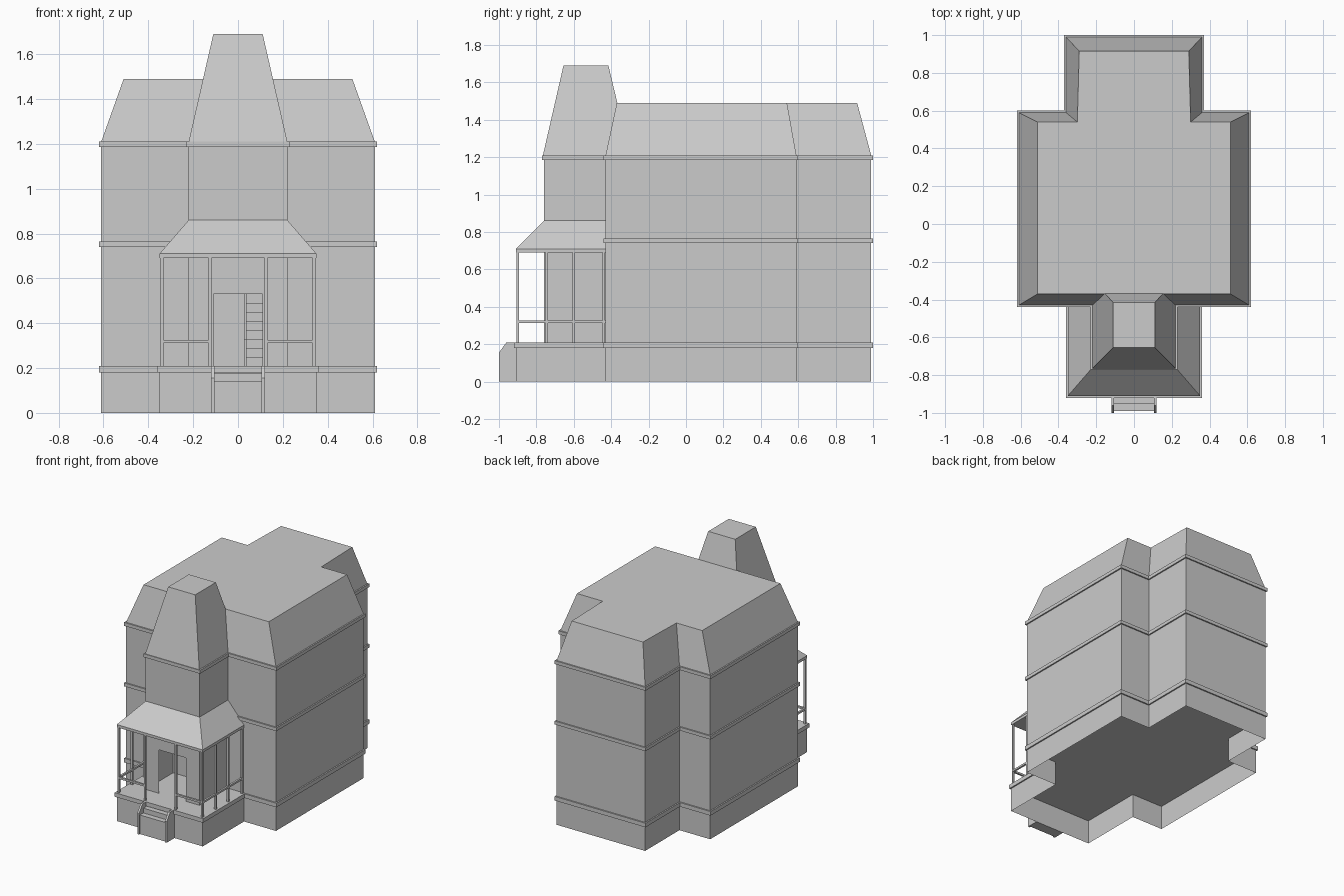
import bpy, bmesh
from mathutils import Vector

if "Cube" in bpy.data.objects:
    bpy.data.objects.remove(bpy.data.objects["Cube"])


def finish(name, bm):
    bmesh.ops.remove_doubles(bm, verts=bm.verts, dist=1e-5)
    bmesh.ops.recalc_face_normals(bm, faces=bm.faces)
    me = bpy.data.meshes.new(name)
    bm.to_mesh(me)
    bm.free()
    ob = bpy.data.objects.new(name, me)
    bpy.context.collection.objects.link(ob)
    return ob


def sym(half):
    # closed outline from its right half, front to back
    return half + [(-x, y) for x, y in reversed(half)]


def loft(name, loops, bottom=False, top=False, closed=True, ring=False):
    # loops: list of (outline, z)
    bm = bmesh.new()
    rows = [[bm.verts.new((x, y, z)) for x, y in pts] for pts, z in loops]
    pairs = list(zip(rows, rows[1:]))
    if ring:
        pairs.append((rows[-1], rows[0]))
    n = len(rows[0])
    for a, b in pairs:
        for i in range(n if closed else n - 1):
            j = (i + 1) % n
            bm.faces.new((a[i], a[j], b[j], b[i]))
    if bottom:
        bm.faces.new(rows[0][::-1])
    if top:
        bm.faces.new(rows[-1])
    return finish(name, bm)


def offset(pts, d):
    # mitred outward offset of a right-angled counter-clockwise outline
    out = []
    for i, p in enumerate(pts):
        p = Vector(p)
        e1 = (p - Vector(pts[i - 1])).normalized()
        e2 = (Vector(pts[(i + 1) % len(pts)]) - p).normalized()
        q = p + d * (Vector((e1.y, -e1.x)) + Vector((e2.y, -e2.x)))
        out.append((q.x, q.y))
    return out


def trim(name, pts, z0, z1, d=0.01):
    o = offset(pts, d)
    return loft(name, [(pts, z0), (o, z0), (o, z1), (pts, z1)], ring=True)


def box(name, x0, x1, y0, y1, z0, z1):
    pts = [(x0, y0), (x1, y0), (x1, y1), (x0, y1)]
    return loft(name, [(pts, z0), (pts, z1)], True, True)


# footprints
body = [(.61, -.43), (.61, .59), (.36, .59), (.36, .99)]
tower = [(.22, -.76), (.22, -.43)]
base = sym([(.35, -.91), (.35, -.43)] + body)
house = sym(tower + body)

# foundation, open underneath, and floor slab
loft("foundation", [(base, 0), (base, .18)])
loft("floor_slab", [(base, .18), (base, .21)], True, True)

# walls with a doorway left in the tower front
walls = sym([(.11, -.76)] + tower + body)
loft("walls", [(walls, .21), (walls, .53), (walls, 1.21)], closed=False)
lintel = [(-.11, -.76), (.11, -.76)]
loft("door_lintel", [(lintel, .53), (lintel, 1.21)], closed=False)

# trim bands
trim("base_trim", base, .18, .21)
trim("middle_trim", sym(body), .74, .765)
trim("eaves_trim", house, 1.185, 1.21)

# mansard roof and tower roof
roof_top = [(.51, -.37), (.51, .54), (.30, .54), (.29, .915)]
loft("main_roof", [(sym(body), 1.21), (sym(roof_top), 1.49)], top=True)
loft("tower_roof", [(sym([(.22, -.765), (.22, -.30)]), 1.21),
                    (sym([(.11, -.655), (.11, -.415)]), 1.69)], top=True)

# porch roof, wrapping the tower
eave = sym([(.35, -.91), (.35, -.43)])
loft("porch_roof", [(eave, .69), (eave, .71),
                    (sym([(.22, -.76), (.22, -.43)]), .86)], bottom=True)

# porch posts and rails
w = .007
for s in (-1, 1):
    spots = [(.125, -.90)] + [(.34, y) for y in (-.90, -.745, -.60, -.44)]
    for i, (x, y) in enumerate(spots):
        box(f"porch_post_{i}", s * x - w, s * x + w, y - w, y + w, .21, .69)
    a, b = sorted((s * .125, s * .34))
    box("front_rail", a, b, -.90 - w, -.90 + w, .312, .326)
    box("side_rail", s * .34 - w, s * .34 + w, -.90, -.43, .312, .326)

# entry steps with sloped side cheeks
box("entry_step_lower", -.105, .105, -.99, -.91, 0, .14)
box("entry_step_upper", -.105, .105, -.95, -.91, .14, .175)
profile = [(-1, 0), (-.91, 0), (-.91, .21), (-.96, .21), (-1, .155)]
for s in (-1, 1):
    bm = bmesh.new()
    f = bm.faces.new([bm.verts.new((s * .105, y, z)) for y, z in profile])
    r = bmesh.ops.extrude_face_region(bm, geom=[f])
    for v in r["geom"]:
        if isinstance(v, bmesh.types.BMVert):
            v.co.x = s * .12
    bm.faces.new([v for v in f.verts]) if not f.is_valid else None
    finish("step_cheek", bm)

# hall partition and inner staircase seen through the doorway
box("hall_wall", -.22, .03, -.44, -.43, .21, .74)
for i in range(13):
    y = -.40 + i * .045
    box(f"stair_{i}", .035, .115, y, y + .045, .21 + max(0, i - 2) * .04, .25 + i * .04)
box("stair_newel", .025, .037, -.41, -.398, .21, .33)
